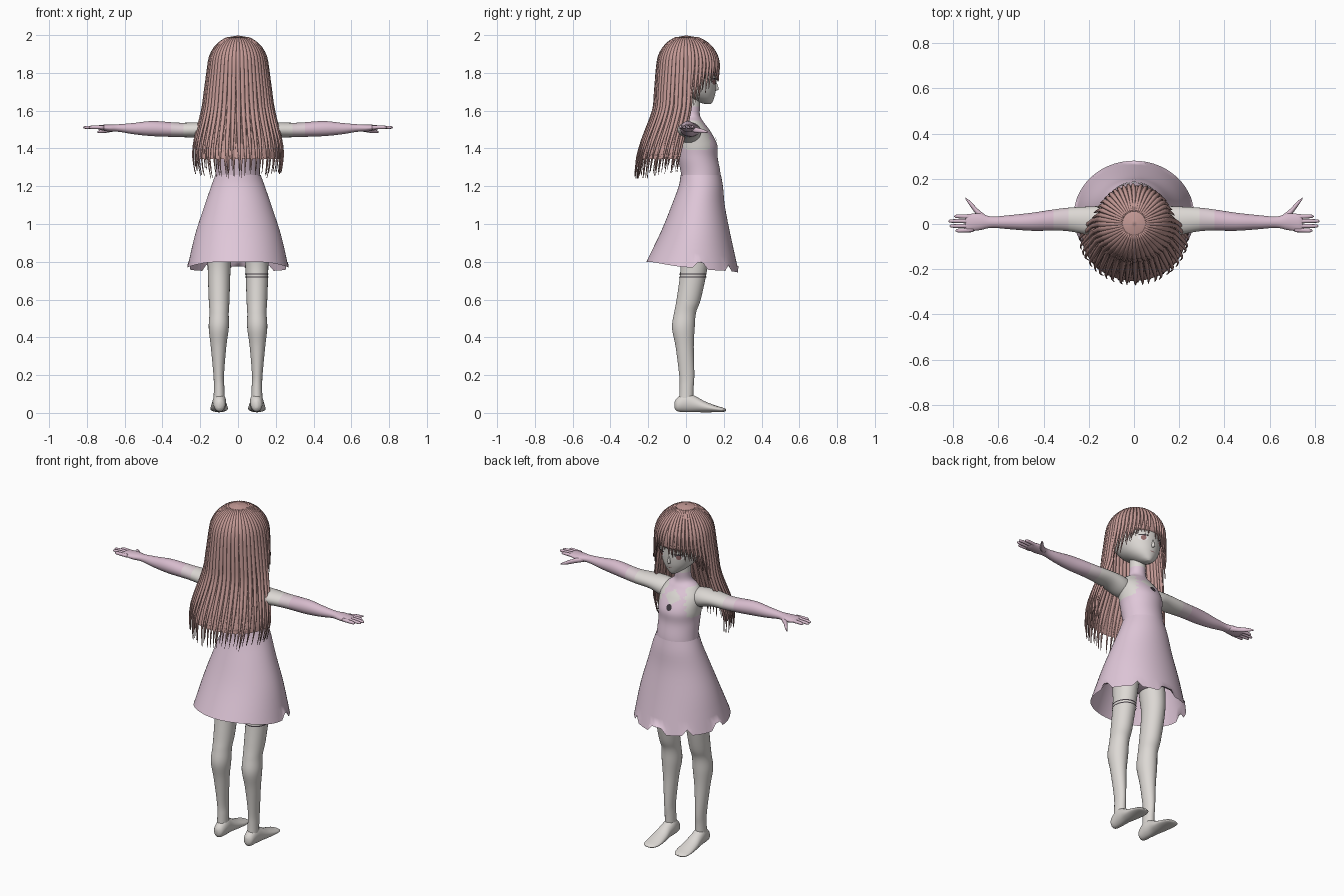
import bpy, bmesh, math, random
from mathutils import Vector
from mathutils.bvhtree import BVHTree

random.seed(4)
if "Cube" in bpy.data.objects:
    bpy.data.objects.remove(bpy.data.objects["Cube"])


def material(name, r, g, b):
    mat = bpy.data.materials.new(name)
    mat.use_nodes = True
    mat.diffuse_color = (r, g, b, 1)
    mat.node_tree.nodes["Principled BSDF"].inputs["Base Color"].default_value = (r, g, b, 1)
    return mat


SKIN = material("skin", .72, .69, .66)
DRESS = material("dress_pink", .74, .57, .69)
GLOVE = material("glove_pink", .68, .5, .61)
BLEND = material("glove_fade", .7, .6, .64)
HAIR = material("hair_rose", .55, .32, .3)
DARK = material("dark_trim", .05, .04, .05)
IRIS = material("iris_brown", .3, .15, .15)
WHITE = material("eye_white", .8, .78, .78)


def smooth_path(frames, steps):
    """Catmull-Rom interpolation of (centre, half_a, half_b) frames."""
    out = []
    last = len(frames) - 1
    for i in range(last):
        p0, p1, p2, p3 = (frames[max(0, min(last, i + k))] for k in (-1, 0, 1, 2))
        for s in range(steps):
            t = s / steps
            out.append([b + (c - a) * t / 2 + (a * 2 - b * 5 + c * 4 - d) * t * t / 2
                        + (b * 3 - a - c * 3 + d) * t ** 3 / 2
                        for a, b, c, d in zip(p0, p1, p2, p3)])
    out.append(frames[-1])
    return out


def loft(bm, frames, sides=24, steps=4, caps=True):
    rings = []
    for centre, a, b in smooth_path(frames, steps):
        turn = [math.tau * k / sides for k in range(sides)]
        rings.append([bm.verts.new(centre + a * math.cos(t) + b * math.sin(t)) for t in turn])
    for low, high in zip(rings, rings[1:]):
        for k in range(sides):
            n = (k + 1) % sides
            bm.faces.new((low[k], low[n], high[n], high[k]))
    if caps:
        bm.faces.new(rings[0])
        bm.faces.new(rings[-1])
    return rings


def rows(axis, table):
    """Rows of (position on axis, two centre values, two radii) to frames."""
    i, j = [k for k in range(3) if k != axis]
    frames = []
    for pos, ci, cj, ri, rj in table:
        centre, a, b = Vector(), Vector(), Vector()
        centre[axis], centre[i], centre[j] = pos, ci, cj
        a[i], b[j] = ri, rj
        frames.append((centre, a, b))
    return frames


def finish(name, bm, mats, mirror=False, rule=None):
    bmesh.ops.recalc_face_normals(bm, faces=bm.faces)
    for face in bm.faces:
        face.smooth = True
        if rule:
            face.material_index = rule(face.calc_center_median())
    mesh = bpy.data.meshes.new(name)
    bm.to_mesh(mesh)
    bm.free()
    for mat in mats:
        mesh.materials.append(mat)
    obj = bpy.data.objects.new(name, mesh)
    bpy.context.collection.objects.link(obj)
    if mirror:
        obj.modifiers.new("Mirror", "MIRROR").use_mirror_merge = False
    return obj


def plate(name, tree, x, z, w, h, lift, mat, mirror=False):
    """Thin painted oval laid on the +y side of a surface."""
    bm = bmesh.new()

    def drop(px, pz):
        hit = tree.ray_cast(Vector((px, 1, pz)), Vector((0, -1, 0)))[0]
        return bm.verts.new((px, (hit.y if hit else 0) + lift, pz))

    hub = drop(x, z)
    rim = [drop(x + w * math.cos(k * math.tau / 16), z + h * math.sin(k * math.tau / 16)) for k in range(16)]
    for k in range(16):
        bm.faces.new((hub, rim[k], rim[k - 1]))
    finish(name, bm, [mat], mirror)


# torso with halter bodice, collar and chest cutout
def bodice(p):
    if p.z > 1.62:
        return 0
    if p.y > .06 and abs(p.x) / .05 + abs(p.z - 1.495) / .036 < 1:
        return 0
    jag = .006 * math.sin(p.z * 200)
    armhole = 1.39 < p.z < 1.55 and abs(p.x) > .1 - (p.z - 1.39) * .28 + jag
    return 0 if armhole else 1


bm = bmesh.new()
loft(bm, rows(2, [
    (.88, 0, .045, .09, .06), (.95, 0, .05, .15, .095), (1.1, 0, .065, .14, .1),
    (1.24, 0, .08, .118, .104), (1.35, 0, .062, .116, .106), (1.42, 0, .055, .122, .11),
    (1.49, 0, .038, .122, .092), (1.54, 0, .028, .092, .065), (1.575, 0, .028, .052, .046),
    (1.63, 0, .03, .044, .044), (1.72, 0, .03, .044, .044)]), 72, 9)
torso_tree = BVHTree.FromBMesh(bm)
finish("torso_and_bodice", bm, [SKIN, DRESS], rule=bodice)
plate("chest_brooch", torso_tree, 0, 1.445, .017, .017, .006, DARK)

# flared skirt with a torn, sloping hem
bm = bmesh.new()
rings = loft(bm, rows(2, [
    (1.26, 0, .078, .12, .107), (1.2, 0, .079, .143, .117), (1.1, 0, .067, .178, .14),
    (.95, 0, .054, .228, .185), (.78, 0, .035, .267, .245)]), 56, 4, caps=False)
for ring in rings:
    for v in ring:
        angle = abs(math.atan2(v.co.x, v.co.y - .04))
        hem = .8 - .058 * max(0, math.cos(angle)) - .03 * math.sin(angle) ** 4
        torn = angle < .16 or 1.3 < angle < 1.5 or .72 < angle < .8
        v.co.z = 1.26 - (1.26 - v.co.z) * (1.26 - hem) / .48
        if ring is rings[-1] and torn:
            v.co.z += .035
finish("skirt", bm, [DRESS])

# arms with long gloves, palms, fingers and thumbs
bm = bmesh.new()
loft(bm, rows(0, [
    (.05, .015, 1.475, .05, .05), (.12, .015, 1.485, .064, .054), (.2, .015, 1.497, .062, .042),
    (.31, .02, 1.498, .05, .038), (.45, .01, 1.505, .04, .04), (.55, .008, 1.505, .031, .03),
    (.63, .008, 1.508, .025, .02), (.68, .01, 1.508, .037, .019),
    (.73, .006, 1.511, .038, .013), (.745, .005, 1.511, .034, .008)]), 24, 6)
for y, tip in ((.034, .795), (.013, .82), (-.009, .815), (-.029, .79)):
    loft(bm, rows(0, [(.71, y * .9, 1.511, .01, .01), (.77, y, 1.512, .009, .009),
                      (tip - .008, y, 1.511, .007, .007), (tip, y, 1.51, .002, .002)]), 10, 3)
loft(bm, rows(0, [(.65, .02, 1.505, .015, .014), (.69, .05, 1.498, .016, .014),
                  (.72, .085, 1.492, .013, .011), (.745, .113, 1.487, .004, .004)]), 12, 4)
finish("gloved_arms", bm, [SKIN, BLEND, GLOVE], True,
       lambda p: 0 if p.x < .28 else 1 if p.x < .35 else 2)

# legs and bare feet
bm = bmesh.new()
loft(bm, rows(2, [
    (1, .08, .04, .073, .082), (.85, .095, .042, .065, .077), (.75, .1, .04, .06, .07),
    (.6, .1, .014, .055, .064), (.53, .1, -.005, .051, .058), (.45, .102, -.014, .053, .06),
    (.35, .103, -.007, .041, .048), (.2, .102, .004, .028, .04),
    (.13, .1, .003, .028, .037), (.05, .1, 0, .03, .038)]), 28, 5)
loft(bm, rows(1, [
    (-.06, .098, .042, .01, .018), (-.045, .098, .044, .028, .036), (0, .098, .056, .035, .052),
    (.05, .1, .046, .038, .042), (.1, .1, .032, .044, .029), (.16, .1, .021, .046, .017),
    (.2, .102, .016, .036, .01), (.213, .102, .015, .015, .004)]), 24, 5)
finish("legs_and_feet", bm, [SKIN], True)

# thigh band on one leg
bm = bmesh.new()
for z in (.72, .736):
    loft(bm, rows(2, [(z - .003, .1, .036, .062, .072), (z + .003, .1, .037, .062, .072)]), 28, 1, caps=False)
finish("thigh_band", bm, [DARK])

# head, nose and facial features
bm = bmesh.new()
loft(bm, rows(2, [
    (1.636, 0, .115, .014, .018), (1.648, 0, .1, .036, .042), (1.675, 0, .075, .07, .076),
    (1.71, 0, .05, .097, .108), (1.77, 0, .025, .122, .136), (1.85, 0, .01, .135, .148),
    (1.93, 0, .005, .105, .115), (1.965, 0, .005, .05, .05)]), 40, 6)
face_tree = BVHTree.FromBMesh(bm)
loft(bm, rows(2, [(1.705, 0, .153, .003, .004), (1.715, 0, .157, .009, .017),
                  (1.75, 0, .156, .004, .006)]), 10, 4)
finish("head", bm, [SKIN])
for name, z, w, h, lift, mat in (("eye_whites", 1.752, .024, .016, .003, WHITE),
                                 ("irises", 1.752, .013, .015, .005, IRIS),
                                 ("upper_lashes", 1.768, .026, .004, .006, DARK)):
    plate(name, face_tree, .056, z, w, h, lift, mat, True)
plate("mouth", face_tree, 0, 1.682, .014, .002, .003, IRIS)


# hair envelope: ring centre and radii at a height
def hair_ring(z):
    if z > 1.83:
        s = math.sqrt(max(0, 1 - ((z - 1.83) / .168) ** 2))
        return .01 * s, .158 * s, .163 * s
    table = [(1.83, .01, .158, .163), (1.6, 0, .188, .17), (1.4, -.05, .242, .2),
             (1.3, -.065, .238, .207), (1.2, -.08, .2, .19)]
    for top, low in zip(table, table[1:]):
        if z >= low[0]:
            t = (top[0] - z) / (top[0] - low[0])
            return [a + (b - a) * t for a, b in zip(top[1:], low[1:])]
    return table[-1][1:]


def hair_point(phi, z, scale=1):
    cy, rx, ry = hair_ring(z)
    return Vector((scale * rx * math.sin(phi), cy - scale * ry * math.cos(phi), z))


def lock(bm, phi, spread, tip, scale, sway):
    path = []
    for k in range(12):
        u = k / 11
        z = 1.988 - (1.988 - tip) * u ** 1.5
        path.append((u, z, phi + sway * u * u))
    points = [hair_point(a, z, scale) for u, z, a in path]
    frames = []
    for k, (u, z, a) in enumerate(path):
        along = (points[min(k + 1, 11)] - points[max(k - 1, 0)]).normalized()
        side = hair_point(a + .05, z) - hair_point(a - .05, z)
        taper = max(.04, 1 - u ** 5) * (1 - .25 * u)
        normal = along.cross(side).normalized()
        frames.append((points[k], side * 10 * spread * taper, normal * (.003 + .011 * u) * max(.15, taper)))
    loft(bm, frames, 8, 2)


# hair cap and back curtain
bm = bmesh.new()
cap = []
for z in (1.8, 1.85, 1.9, 1.94, 1.97, 1.988, 1.998):
    cy, rx, ry = hair_ring(z)
    cap.append((z, 0, cy, rx * .985, ry * .985))
loft(bm, rows(2, cap), 48, 3)
finish("hair_cap", bm, [HAIR])

bm = bmesh.new()
levels = [1.84 - .045 * k for k in range(12)]
grid = [[bm.verts.new(hair_point(math.radians(a), z, .95)) for a in range(-96, 97, 6)] for z in levels]
for upper, lower in zip(grid, grid[1:]):
    for k in range(len(upper) - 1):
        bm.faces.new((upper[k], upper[k + 1], lower[k + 1], lower[k]))
finish("hair_curtain", bm, [HAIR])

# overlapping tapered locks, long behind and short around the face
bm = bmesh.new()
count = 46
for layer in range(2):
    for k in range(count):
        phi = math.tau * (k + .5 * layer) / count - math.pi
        deg = abs(math.degrees(phi))
        if deg < 98:
            tip = random.uniform(1.235, 1.29) + .03 * (deg / 98) ** 2
            sway = random.uniform(-.04, .04)
        else:
            tip = 1.6 + .17 * min(1, (deg - 98) / 55) + random.uniform(-.02, .02)
            sway = -.12 if phi > 0 else .05
        lock(bm, phi, .085 if deg < 98 else .075, tip, 1 - .06 * layer, sway)
finish("hair_locks", bm, [HAIR])
